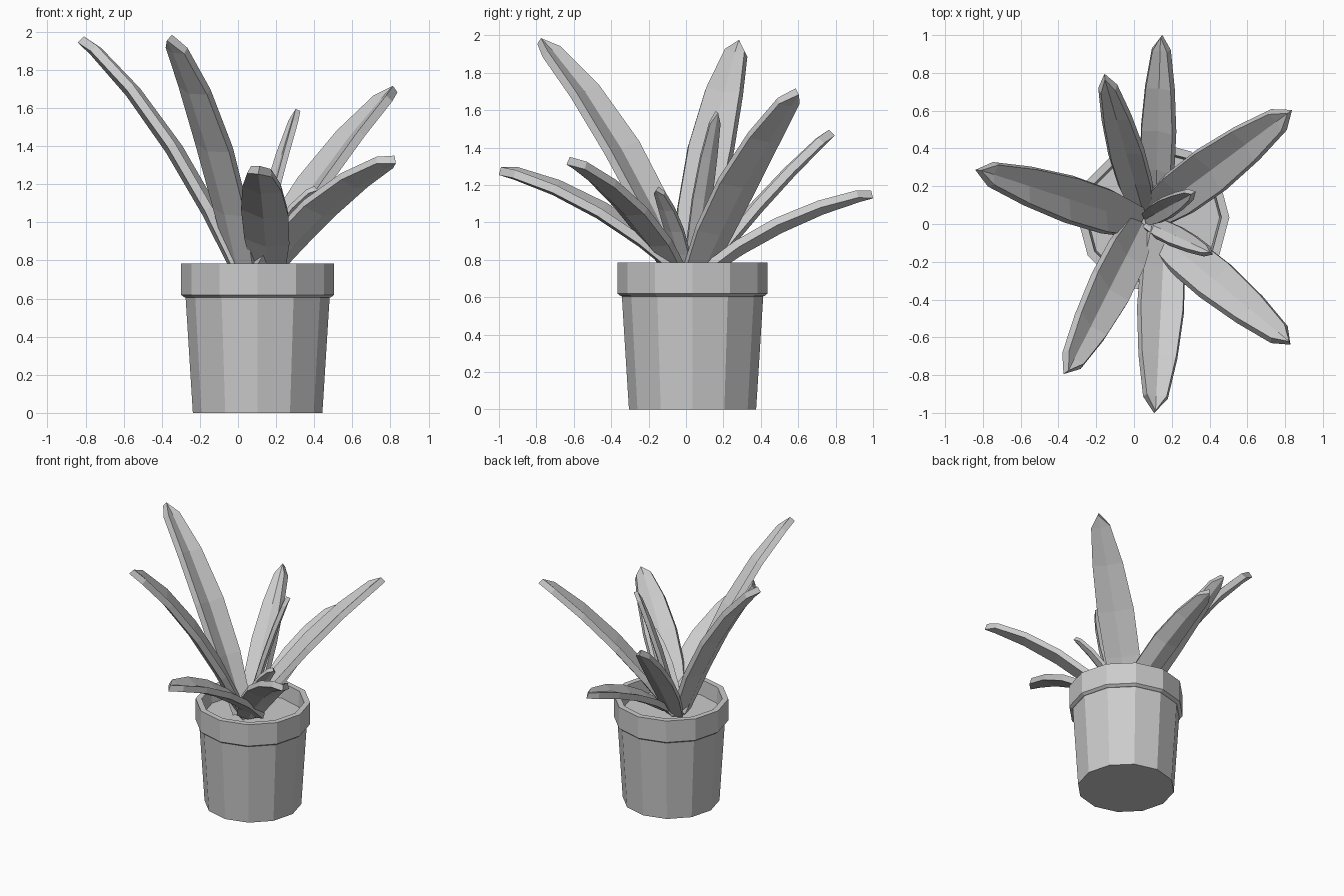
import bpy, bmesh, math
from mathutils import Vector, Matrix

if "Cube" in bpy.data.objects:
    bpy.data.objects.remove(bpy.data.objects["Cube"])


def mesh_object(name, bm):
    bmesh.ops.recalc_face_normals(bm, faces=bm.faces)
    me = bpy.data.meshes.new(name)
    bm.to_mesh(me)
    bm.free()
    ob = bpy.data.objects.new(name, me)
    bpy.context.collection.objects.link(ob)
    return ob


def lathe(name, profile, centre, sides=12):
    """Revolve a (radius, z) profile; both ends are capped."""
    bm = bmesh.new()
    rings = []
    for r, z in profile:
        rings.append([bm.verts.new((centre[0] + r * math.cos(2 * math.pi * i / sides),
                                    centre[1] + r * math.sin(2 * math.pi * i / sides), z))
                      for i in range(sides)])
    for a, b in zip(rings, rings[1:]):
        for i in range(sides):
            j = (i + 1) % sides
            bm.faces.new((a[i], a[j], b[j], b[i]))
    bm.faces.new(rings[0])
    bm.faces.new(rings[-1])
    return mesh_object(name, bm)


# (position along leaf, fraction of full width)
OUTLINE = [(0, .65), (.22, .95), (.45, 1), (.7, .82), (.92, .5)]


def leaf(name, base, tip, width, lift, roll, thick):
    """Folded strip along an arched path, pointed at the tip, then thickened."""
    p0, p2 = Vector(base), Vector(tip)
    p1 = (p0 + p2) / 2 + Vector((0, 0, lift))
    bm = bmesh.new()
    prev = None
    for t, w in OUTLINE:
        p = p0 * (1 - t) ** 2 + p1 * 2 * t * (1 - t) + p2 * t * t
        d = ((p1 - p0) * (1 - t) + (p2 - p1) * t).normalized()
        side = Vector((0, 0, 1)).cross(d).normalized()
        side = Matrix.Rotation(math.radians(roll), 3, d) @ side
        up = d.cross(side)
        h = width * w / 2
        fold = h * .3
        row = [bm.verts.new(p + side * h + up * fold), bm.verts.new(p),
               bm.verts.new(p - side * h + up * fold)]
        if prev:
            for i in (0, 1):
                bm.faces.new((prev[i], prev[i + 1], row[i + 1], row[i]))
        prev = row
    end = bm.verts.new(p2)
    for i in (0, 1):
        bm.faces.new((prev[i], prev[i + 1], end))
    ob = mesh_object(name, bm)
    mod = ob.modifiers.new("thickness", 'SOLIDIFY')
    mod.thickness = thick
    mod.offset = 0


# Pot with a thicker rim, and the soil level inside it
lathe("pot", [(.34, 0), (.378, .605), (.385, .607), (.402, .62), (.402, .785),
              (.36, .785), (.35, .67)], (.103, .035))

# Leaves: base, tip, width, arch, roll
LEAVES = [
    ((.02, .01, .68), (-.825, .285, 1.96), .24, .25, 9),
    ((.03, -.01, .68), (-.36, -.785, 1.97), .24, .25, -20),
    ((.16, -.03, .72), (.11, -.995, 1.275), .24, .14, -9),
    ((.12, -.05, .70), (.825, -.63, 1.33), .23, .14, -12),
    ((.09, .05, .68), (.825, .595, 1.70), .25, .12, 0),
    ((.12, .10, .72), (.145, .995, 1.15), .18, .10, -12),
    ((.05, .07, .68), (-.155, .78, 1.48), .18, .06, -8),
    ((.07, .03, .68), (.315, .165, 1.59), .11, .08, 0),
    ((.08, 0, .70), (.41, -.155, 1.18), .11, .08, -10),
]
for n, args in enumerate(LEAVES, 1):
    leaf(f"leaf_{n}", *args, thick=.045 if args[2] > .15 else .03)
